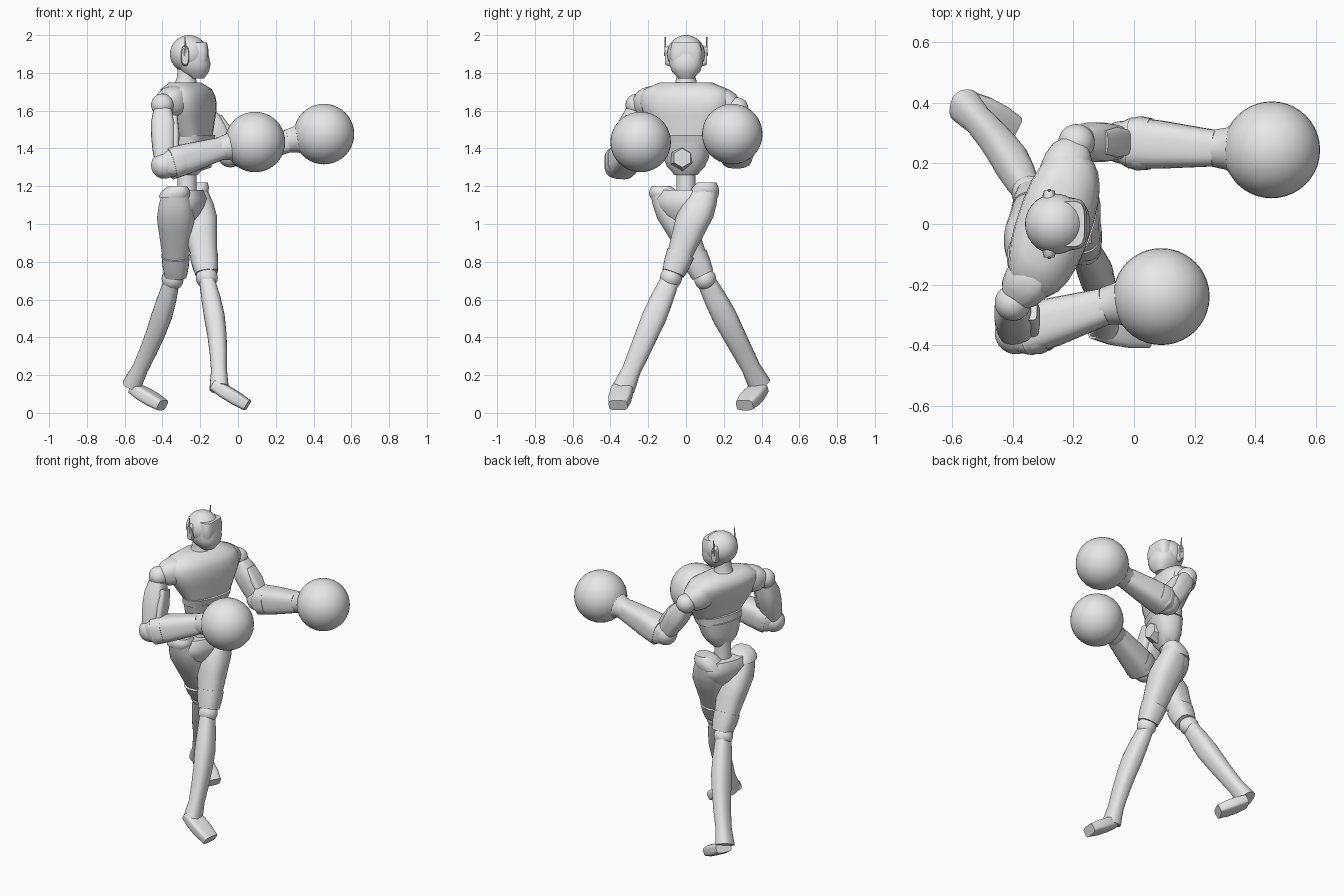
import bpy, bmesh, math
from mathutils import Vector

cube = bpy.data.objects.get("Cube")
if cube:
    bpy.data.objects.remove(cube, do_unlink=True)

grey = bpy.data.materials.new("plain_grey")
grey.use_nodes = True
tone = (0.8, 0.8, 0.8, 1)
grey.diffuse_color = tone
grey.node_tree.nodes["Principled BSDF"].inputs["Base Color"].default_value = tone

UP = Vector((0, 0, 1))
SIDE = Vector((0, 1, 0))
TWIST = Vector((0.3, 0.9, 0)).normalized()  # sideways axis of the turned torso


def finish(obj, name, angle=45):
    """Name, colour and smooth one part."""
    obj.name = name
    obj.data.materials.clear()
    obj.data.materials.append(grey)
    bpy.ops.object.select_all(action='DESELECT')
    obj.select_set(True)
    bpy.context.view_layer.objects.active = obj
    bpy.ops.object.shade_smooth_by_angle(angle=math.radians(angle))


def taper(name, start, end, widths, flat=1, side=SIDE, axis=None,
          power=2.5, sides=24, span=(0, 1), bow=0):
    """Skin evenly spaced superellipse sections between two points.

    widths are half widths along side, flat is depth over width, axis fixes
    the section plane, and bow bends the middle of the part forwards.
    """
    start, end = Vector(start), Vector(end)
    normal = axis or (end - start).normalized()
    across = (side - normal * side.dot(normal)).normalized()
    deep = across.cross(normal)
    bm = bmesh.new()
    rings = []
    for i, width in enumerate(widths):
        f = i / (len(widths) - 1)
        centre = start.lerp(end, span[0] + f * (span[1] - span[0]))
        centre.x += bow * math.sin(math.pi * f)
        ring = []
        for k in range(sides):
            angle = math.tau * (k + 0.5) / sides
            c, s = math.cos(angle), math.sin(angle)
            c = math.copysign(abs(c) ** (2 / power), c)
            s = math.copysign(abs(s) ** (2 / power), s)
            ring.append(bm.verts.new(centre + width * (across * c + deep * s * flat)))
        rings.append(ring)
    for low, high in zip(rings, rings[1:]):
        for k in range(sides):
            bm.faces.new((low[k - 1], low[k], high[k], high[k - 1]))
    bm.faces.new(rings[0])
    bm.faces.new(rings[-1])
    bmesh.ops.recalc_face_normals(bm, faces=bm.faces)
    mesh = bpy.data.meshes.new(name)
    bm.to_mesh(mesh)
    bm.free()
    obj = bpy.data.objects.new(name, mesh)
    bpy.context.collection.objects.link(obj)
    finish(obj, name)


def ball(name, centre, radius):
    bpy.ops.mesh.primitive_uv_sphere_add(segments=40, ring_count=20,
                                         radius=radius, location=centre)
    finish(bpy.context.object, name)


# head: skull, jaw, visor and neck
ball("skull", (-0.26, 0, 1.9), 0.1)
taper("jaw", (-0.22, 0, 1.77), (-0.25, 0, 1.92), (0.04, 0.075, 0.09, 0.09, 0.09), axis=UP)
taper("visor", (-0.22, 0, 1.84), (-0.22, 0, 1.96), (0.075, 0.085, 0.085, 0.075),
      flat=0.75, axis=UP, power=4)
taper("neck", (-0.28, 0, 1.7), (-0.27, 0, 1.82), (0.08, 0.06, 0.05, 0.05), axis=UP, power=2)

# ear pods with antennae
for label, s in (("left", 1), ("right", -1)):
    ear = Vector((-0.28, s * 0.11, 1.89))
    taper(label + "_ear_pod", ear - SIDE * s * 0.03, ear, (0.055, 0.055, 0.045),
          flat=0.4, side=UP)
    taper(label + "_antenna", ear, ear + UP * 0.1, (0.006, 0.003), sides=8)

# torso: chest, rib band, abdomen, belly plate and spine
taper("chest", (-0.23, 0, 1.46), (-0.28, 0, 1.75),
      (0.16, 0.18, 0.2, 0.22, 0.24, 0.25, 0.25, 0.23, 0.14), flat=0.48, side=TWIST, axis=UP)
taper("rib_band", (-0.24, 0, 1.42), (-0.23, 0, 1.47), (0.15, 0.16),
      flat=0.6, side=TWIST, axis=UP)
taper("abdomen", (-0.26, 0, 1.26), (-0.24, 0, 1.43), (0.06, 0.1, 0.12, 0.13, 0.14),
      flat=0.7, side=TWIST, axis=UP)
taper("belly_plate", (-0.2, -0.02, 1.35), (-0.14, -0.02, 1.35), (0.07, 0.06, 0.05),
      power=2, sides=6)
taper("spine", (-0.27, 0, 1.1), (-0.27, 0, 1.3), (0.06, 0.05, 0.05), axis=UP, power=2)
taper("pelvis", (-0.27, 0, 1), (-0.28, 0, 1.18), (0.07, 0.12, 0.15, 0.16, 0.13),
      flat=0.65, side=TWIST, axis=UP)


# legs: hip crest, thigh, knee cuff, knee joint, shin and foot
def leg(label, crest, hip, knee, ankle, heel, toe):
    knee, heel, toe = Vector(knee), Vector(heel), Vector(toe)
    taper(label + "_hip_crest", hip, crest, (0.08, 0.08, 0.07, 0.05), axis=UP, span=(-1, 1))
    taper(label + "_thigh", hip, knee, (0.07, 0.09, 0.1, 0.09, 0.08, 0.07, 0.06), axis=UP)
    taper(label + "_knee_cuff", hip, knee, (0.075, 0.07, 0.06), span=(0.8, 1.05))
    joint = knee.lerp(Vector(ankle), 0.07)
    ball(label + "_knee_joint", joint, 0.058)
    taper(label + "_shin", joint, ankle, (0.05, 0.06, 0.065, 0.06, 0.055, 0.05, 0.06),
          flat=0.85, span=(0.03, 1), bow=0.02)
    taper(label + "_foot", heel, toe, (0.05, 0.06, 0.06, 0.05), flat=0.6,
          side=UP.cross(toe - heel), power=4)


leg("left", (-0.21, 0.11, 1.22), (-0.23, 0.1, 1.18), (-0.17, -0.06, 0.76),
    (-0.1, -0.33, 0.13), (-0.13, -0.33, 0.15), (0.05, -0.36, 0.04))
leg("right", (-0.32, -0.13, 1.2), (-0.33, -0.12, 1.17), (-0.33, 0.08, 0.75),
    (-0.56, 0.39, 0.15), (-0.55, 0.39, 0.13), (-0.4, 0.31, 0.04))


# arms: shoulder, upper arm, elbow, forearm, flared cuff and round glove
def arm(label, pad, shoulder, elbow, wrist, glove):
    plate = Vector((0.05, 0, 0))
    taper(label + "_shoulder_pad", pad, shoulder, (0.06, 0.08, 0.08, 0.07, 0.04), side=UP)
    ball(label + "_shoulder_joint", shoulder, 0.06)
    taper(label + "_upper_arm", shoulder, elbow, (0.05, 0.065, 0.065, 0.06, 0.05),
          power=3, span=(0.1, 0.95))
    taper(label + "_biceps_plate", Vector(shoulder) + plate, Vector(elbow) + plate,
          (0.04, 0.05, 0.04), flat=0.7, power=4, span=(0.2, 0.8))
    ball(label + "_elbow_joint", elbow, 0.07)
    taper(label + "_elbow_guard", elbow, wrist, (0.06, 0.08, 0.09, 0.085),
          flat=0.9, power=3, span=(-0.05, 0.3))
    taper(label + "_forearm", elbow, wrist, (0.085, 0.08, 0.07, 0.06), power=3,
          span=(0.1, 1))
    taper(label + "_glove_cuff", wrist, glove, (0.06, 0.07, 0.11), power=2,
          span=(-0.1, 0.5))
    ball(label + "_glove", glove, 0.16)


arm("left", (-0.25, 0.13, 1.66), (-0.19, 0.27, 1.61), (-0.04, 0.27, 1.37),
    (0.27, 0.25, 1.44), (0.455, 0.245, 1.476))
arm("right", (-0.31, -0.13, 1.66), (-0.4, -0.26, 1.63), (-0.39, -0.36, 1.31),
    (-0.09, -0.27, 1.4), (0.09, -0.24, 1.434))
